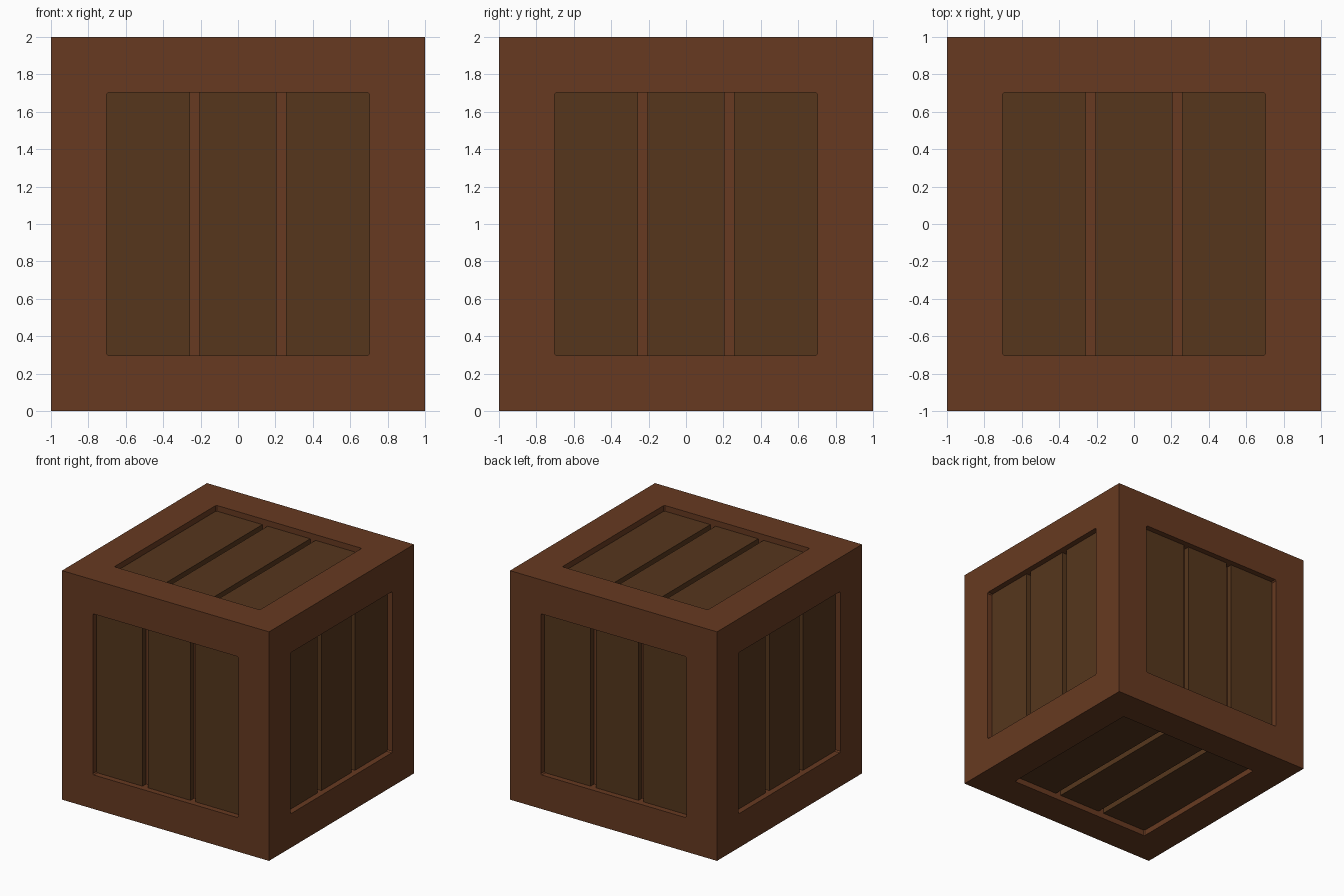
import bpy, bmesh
from math import radians
from mathutils import Matrix, Vector

if "Cube" in bpy.data.objects:
    bpy.data.objects.remove(bpy.data.objects["Cube"])

WIN = 0.703     # half width of each recessed window
FLOOR = 0.90    # distance from the centre to the recess floor
SLAT = 0.95     # distance from the centre to the slat faces
CENTRE = Matrix.Translation((0, 0, 1))


def material(name, rgb):
    m = bpy.data.materials.new(name)
    m.diffuse_color = (*rgb, 1)
    m.use_nodes = True
    m.node_tree.nodes["Principled BSDF"].inputs["Base Color"].default_value = m.diffuse_color
    return m


def finish(bm, name, mat):
    bmesh.ops.recalc_face_normals(bm, faces=bm.faces)
    bm.transform(CENTRE)
    me = bpy.data.meshes.new(name)
    bm.to_mesh(me)
    bm.free()
    me.materials.append(mat)
    ob = bpy.data.objects.new(name, me)
    bpy.context.collection.objects.link(ob)


frame_wood = material("frame_wood", (0.135, 0.042, 0.015))
slat_wood = material("slat_wood", (0.092, 0.037, 0.012))

# Crate frame: cube with a recess sunk into each face
bm = bmesh.new()
bmesh.ops.create_cube(bm, size=2)
windows = bm.faces[:]
bmesh.ops.inset_individual(bm, faces=windows, thickness=1 - WIN, use_even_offset=True)
floors = bmesh.ops.extrude_discrete_faces(bm, faces=windows)["faces"]
for f in floors:
    f.normal_update()
    bmesh.ops.translate(bm, verts=f.verts, vec=-f.normal * (1 - FLOOR))
# Slightly clipped corners in each recess
corners = [e for e in bm.edges if abs(e.calc_length() - (1 - FLOOR)) < 1e-4]
bmesh.ops.bevel(bm, geom=corners, offset=0.01, segments=1, affect='EDGES')
finish(bm, "crate_frame", frame_wood)

# Three slats per side, modelled on the front and turned to every side
turns = {
    "front": Matrix(),
    "right": Matrix.Rotation(radians(90), 4, 'Z'),
    "back": Matrix.Rotation(radians(180), 4, 'Z'),
    "left": Matrix.Rotation(radians(-90), 4, 'Z'),
    "top": Matrix.Rotation(radians(-90), 4, 'X'),
    "bottom": Matrix.Rotation(radians(90), 4, 'X'),
}
for side, turn in turns.items():
    bm = bmesh.new()
    for x0, x1 in ((-WIN - 0.005, -0.257), (-0.206, 0.206), (0.257, WIN + 0.005)):
        size = Vector((x1 - x0, SLAT - FLOOR + 0.01, 2 * WIN + 0.01))
        pos = Vector(((x0 + x1) / 2, -SLAT + size.y / 2, 0))
        bmesh.ops.create_cube(bm, size=1, matrix=turn @ Matrix.Translation(pos) @ Matrix.Diagonal((*size, 1)))
    finish(bm, side + "_slats", slat_wood)
